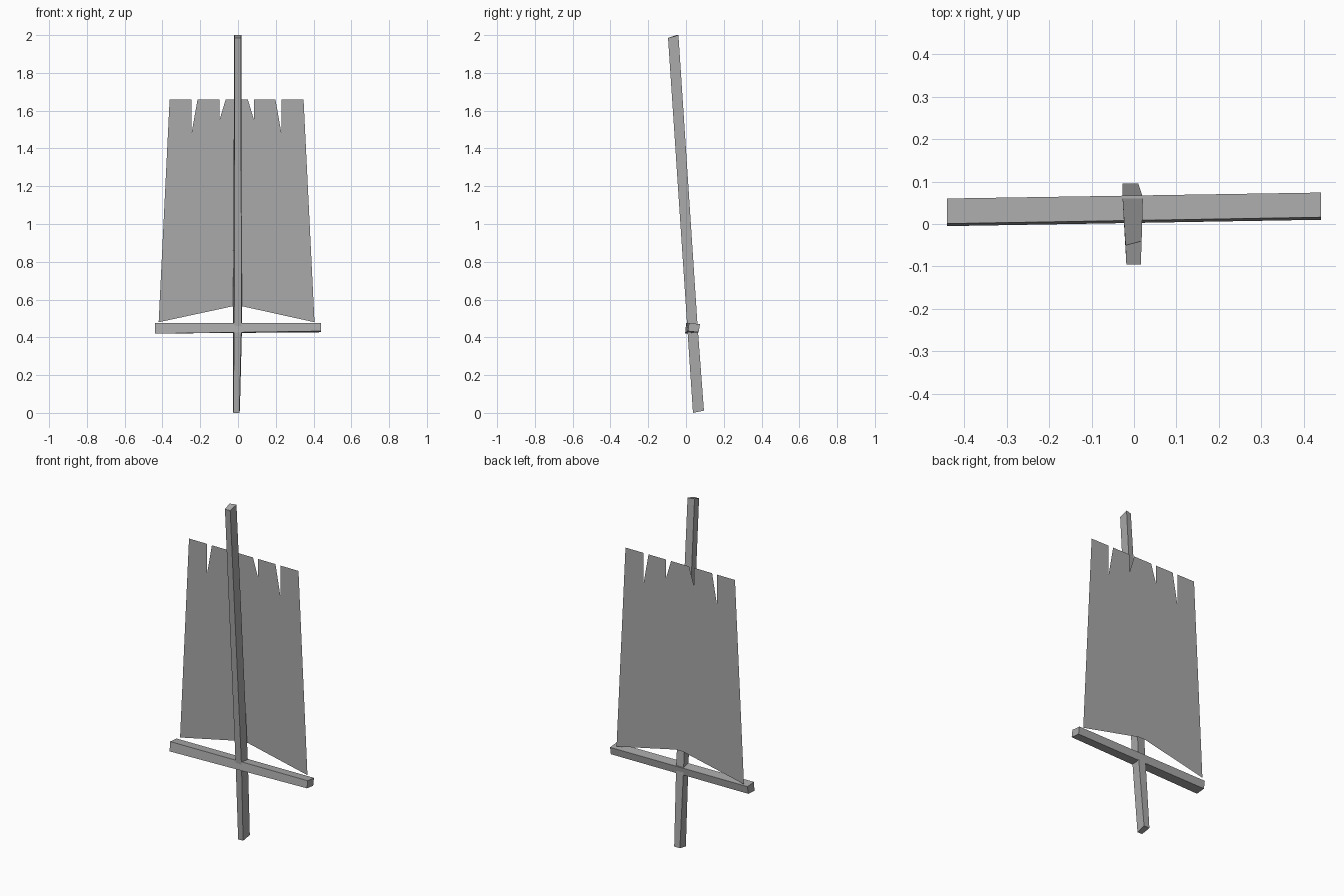
import bpy
import bmesh

cube = bpy.data.objects.get("Cube")
if cube:
    bpy.data.objects.remove(cube)

# One plain grey for wood and cloth
grey = bpy.data.materials.new("plain_grey")
grey.use_nodes = True
colour = (0.4, 0.4, 0.4, 1)
grey.diffuse_color = colour
grey.node_tree.nodes["Principled BSDF"].inputs["Base Color"].default_value = colour


def finish(name, bm):
    mesh = bpy.data.meshes.new(name)
    bm.to_mesh(mesh)
    bm.free()
    mesh.materials.append(grey)
    obj = bpy.data.objects.new(name, mesh)
    bpy.context.collection.objects.link(obj)
    return obj


def beam(name, sections):
    """Loft a hand-hewn beam through four-cornered sections."""
    bm = bmesh.new()
    rings = [[bm.verts.new(p) for p in ring] for ring in sections]
    for a, b in zip(rings, rings[1:]):
        for i in range(4):
            j = (i + 1) % 4
            bm.faces.new((a[i], a[j], b[j], b[i]))
    bm.faces.new(rings[0])
    bm.faces.new(rings[-1])
    bmesh.ops.recalc_face_normals(bm, faces=bm.faces)
    return finish(name, bm)


# Leaning pole: foot, middle and tip sections
beam("pole", [
    [(-0.025, 0.037, 0), (0.007, 0.037, 0), (0.01, 0.095, 0.012), (-0.027, 0.095, 0.012)],
    [(-0.02, 0.007, 0.45), (0.018, 0.007, 0.45), (0.021, 0.062, 0.45), (-0.027, 0.062, 0.45)],
    [(-0.018, -0.095, 1.985), (0.016, -0.095, 1.985), (0.018, -0.04, 2), (-0.02, -0.05, 2)],
])

# Slightly skewed crossbar, left end to right end
beam("crossbar", [
    [(-0.44, -0.005, 0.42), (-0.44, 0.053, 0.425), (-0.44, 0.06, 0.47), (-0.44, 0.001, 0.475)],
    [(0.44, 0.01, 0.433), (0.44, 0.067, 0.427), (0.44, 0.074, 0.47), (0.44, 0.016, 0.475)],
])

# Vertical banner cloth with slit top and notched hem
top, slit_bottom = 1.66, 1.48
outline = [(0.405, 0.48), (0.347, 1.4), (0.347, top)]
for x in (0.214, 0.068, -0.081, -0.23):
    r, l = x + 0.016, x - 0.016
    outline += [(r, top), (r, slit_bottom), (l, slit_bottom), (l, top)]
outline += [(-0.362, top), (-0.362, 1.4), (-0.42, 0.48), (-0.025, 0.565), (0.02, 0.565)]
bm = bmesh.new()
bm.faces.new([bm.verts.new((x, 0.064, z)) for x, z in reversed(outline)])
bmesh.ops.triangulate(bm, faces=bm.faces, ngon_method='EAR_CLIP')
bmesh.ops.join_triangles(bm, faces=bm.faces, angle_face_threshold=3.1, angle_shape_threshold=3.1)
finish("banner_cloth", bm)
